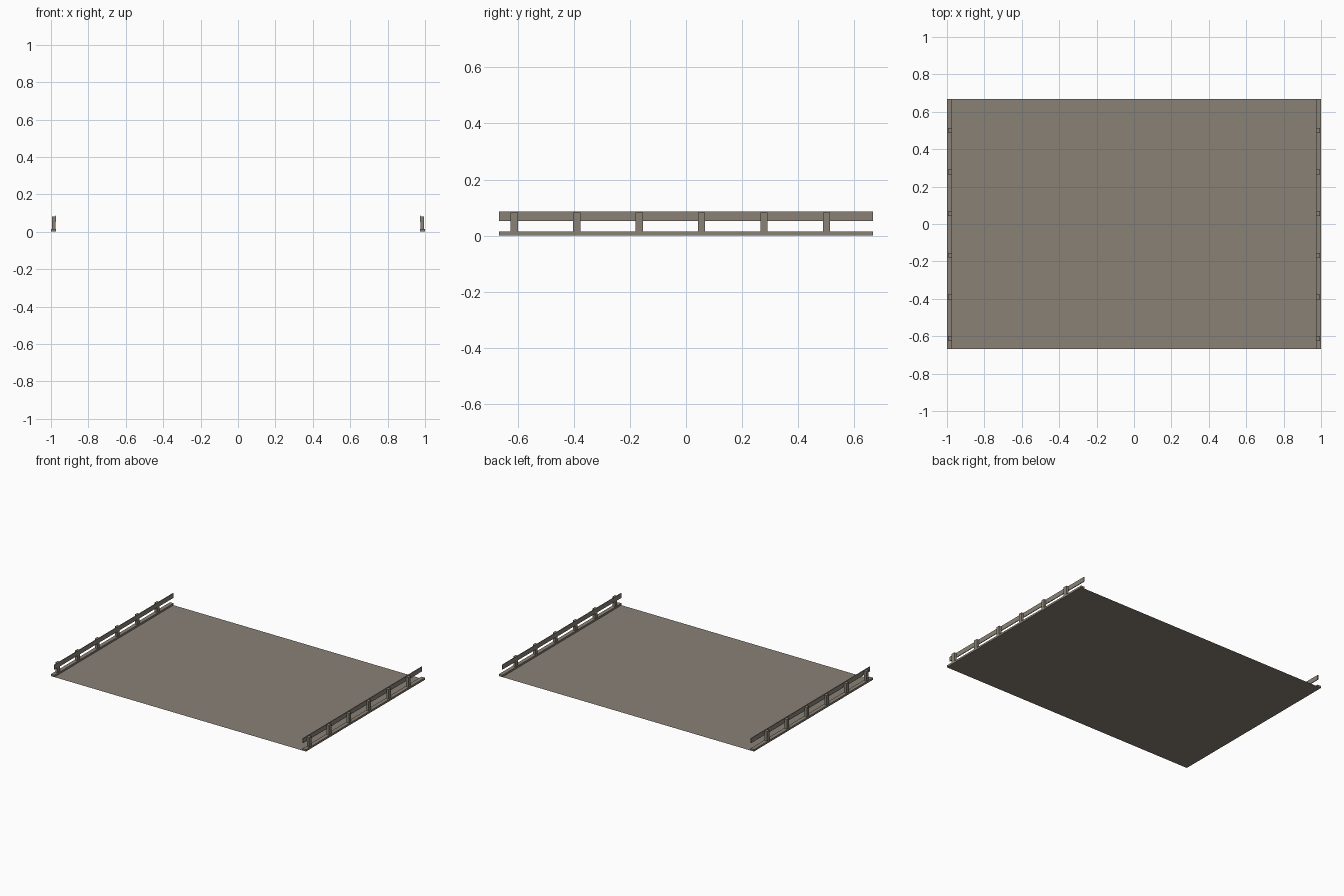
import bpy

if "Cube" in bpy.data.objects:
    bpy.data.objects.remove(bpy.data.objects["Cube"])

# One flat warm grey for the whole road piece
grey = bpy.data.materials.new("warm_grey")
grey.diffuse_color = (0.25, 0.22, 0.18, 1)
grey.use_nodes = True
grey.node_tree.nodes["Principled BSDF"].inputs["Base Color"].default_value = grey.diffuse_color

L = 0.667  # half length along y


def make(name, verts, faces):
    me = bpy.data.meshes.new(name)
    me.from_pydata(verts, [], faces)
    me.materials.append(grey)
    ob = bpy.data.objects.new(name, me)
    bpy.context.collection.objects.link(ob)
    return ob


def box(name, xs, ys, zs):
    a, b = sorted(xs)
    v = [(x, y, z) for x in (a, b) for y in ys for z in zs]
    return make(name, v, [(0, 1, 3, 2), (4, 6, 7, 5), (0, 4, 5, 1),
                          (2, 3, 7, 6), (0, 2, 6, 4), (1, 5, 7, 3)])


# Road surface, a single sheet
make("road_deck", [(-1, -L, 0), (1, -L, 0), (1, L, 0), (-1, L, 0)], [(0, 1, 2, 3)])

for side, s in (("left", -1), ("right", 1)):
    # Kerb along the edge
    box(side + "_kerb", (s * 0.972, s * 1.0), (-L, L), (0.001, 0.014))
    # Thin rail on the inner face of the posts
    box(side + "_rail", (s * 0.972, s * 0.977), (-L, L), (0.053, 0.086))
    # Posts
    for i in range(6):
        y = -0.612 + i * 0.2225
        box(f"{side}_post_{i + 1}", (s * 0.977, s * 0.995),
            (y - 0.013, y + 0.013), (0.014, 0.082))
